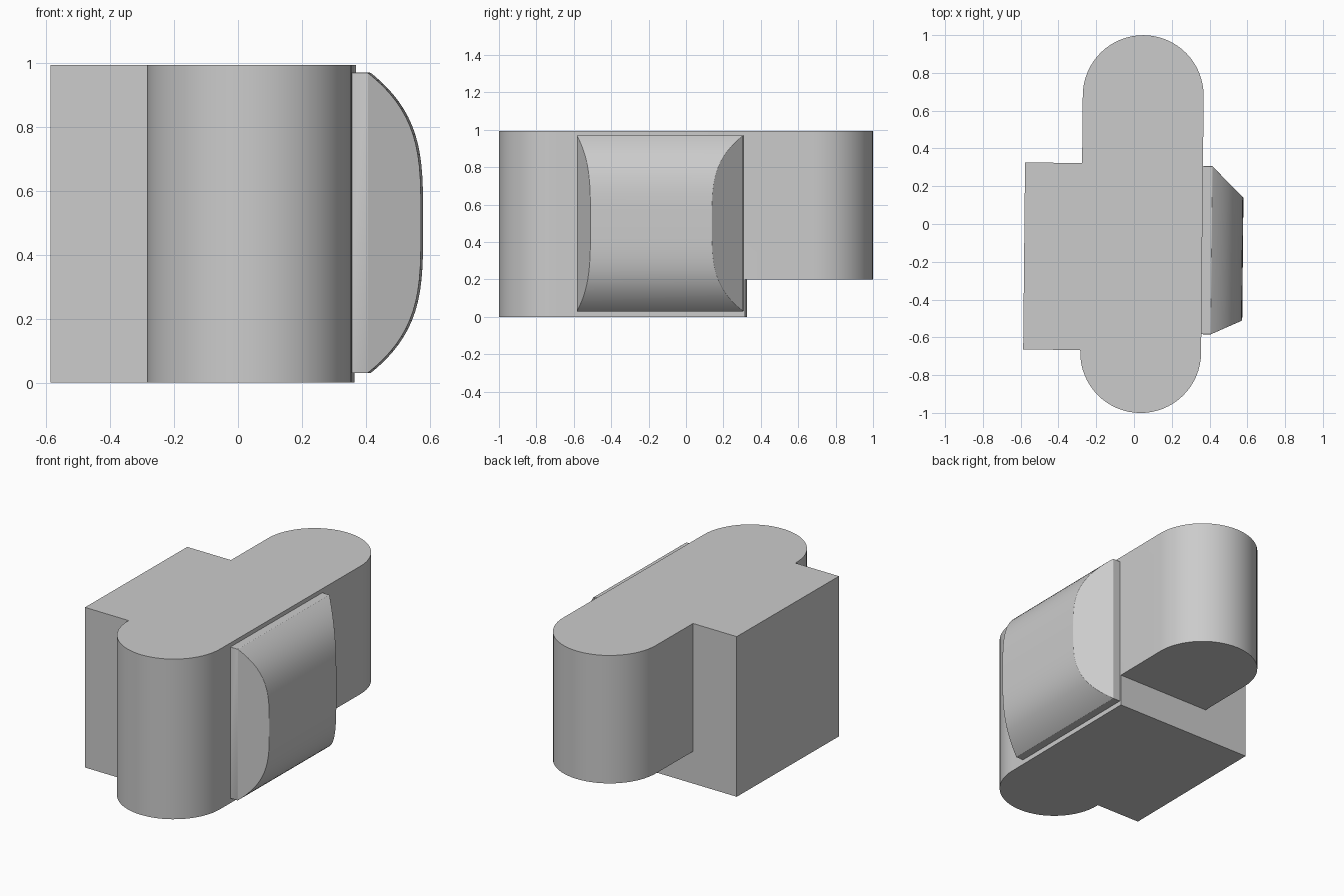
import bpy, bmesh, math

default = bpy.data.objects.get("Cube")
if default:
    bpy.data.objects.remove(default)

gray = bpy.data.materials.new("plain_gray")
gray.use_nodes = True
gray.diffuse_color = (0.6, 0.6, 0.6, 1)
gray.node_tree.nodes["Principled BSDF"].inputs["Base Color"].default_value = gray.diffuse_color

TILT = -0.01          # slight turn of the whole model about z
R, CX, CY = 0.32, 0.042, 0.68
HEIGHT = 0.995
STEP_Y, STEP_Z = 0.32, 0.2


def make_object(name, bm):
    bmesh.ops.recalc_face_normals(bm, faces=bm.faces)
    mesh = bpy.data.meshes.new(name)
    bm.to_mesh(mesh)
    bm.free()
    obj = bpy.data.objects.new(name, mesh)
    bpy.context.collection.objects.link(obj)
    obj.rotation_euler.z = TILT
    mesh.materials.append(gray)
    return obj


def prism(name, outline, z0, z1):
    bm = bmesh.new()
    face = bm.faces.new([bm.verts.new((x, y, z0)) for x, y in outline])
    ext = bmesh.ops.extrude_face_region(bm, geom=[face])
    top = [v for v in ext["geom"] if isinstance(v, bmesh.types.BMVert)]
    bmesh.ops.translate(bm, verts=top, vec=(0, 0, z1 - z0))
    return make_object(name, bm)


def arc(cy, start, steps=32):
    angles = [start + math.pi * i / steps for i in range(steps + 1)]
    return [(CX + R * math.cos(a), cy + R * math.sin(a)) for a in angles]


def smooth(obj):
    bpy.ops.object.select_all(action="DESELECT")
    obj.select_set(True)
    bpy.context.view_layer.objects.active = obj
    bpy.ops.object.shade_smooth_by_angle(angle=math.radians(30))


# Body: round-ended slab with a square block on its right side
block = [(-0.58, STEP_Y), (-0.58, -0.67)]
left_edge = CX - R
outline = (arc(CY, 0) + [(left_edge, STEP_Y)] + block
           + [(left_edge, -0.67)] + arc(-CY, math.pi)[1:])
body = prism("body", outline, 0, HEIGHT)

# Raised underside at the back
cutter = prism("step_cutter", [(-1, STEP_Y), (1, STEP_Y), (1, 1.3), (-1, 1.3)], -0.2, STEP_Z)
cutter.hide_render = True
cutter.hide_set(True)
cut = body.modifiers.new("step", "BOOLEAN")
cut.operation = "DIFFERENCE"
cut.solver = "EXACT"
cut.object = cutter
bpy.context.view_layer.objects.active = body
bpy.ops.object.modifier_apply(modifier="step")
smooth(body)

# Side pad: curved outer face between two slanted ends
X0, X1, DEPTH = 0.33, 0.412, 0.166
MID, HALF = 0.5, 0.47
bm = bmesh.new()
profile = [(X0, MID - HALF)]
for i in range(41):
    u = -math.cos(math.pi * i / 40)
    profile.append((X1 + DEPTH * (1 - abs(u) ** 3.6), MID + HALF * u))
profile.append((X0, MID + HALF))


def end_ring(base, slope):
    return [bm.verts.new((x, base + slope * max(0, x - X1), z)) for x, z in profile]


front = end_ring(-0.58, 0.45)
back = end_ring(0.31, -1.0)
for i in range(len(profile)):
    j = (i + 1) % len(profile)
    bm.faces.new((front[i], front[j], back[j], back[i]))
for ring in (front, back):
    bm.faces.new(ring[1:-1])
    bm.faces.new((ring[0], ring[1], ring[-2], ring[-1]))
pad = make_object("side_pad", bm)
bevel = pad.modifiers.new("rounded_edges", "BEVEL")
bevel.width = 0.018
bevel.segments = 3
bevel.limit_method = "ANGLE"
bevel.angle_limit = math.radians(22)
smooth(pad)
